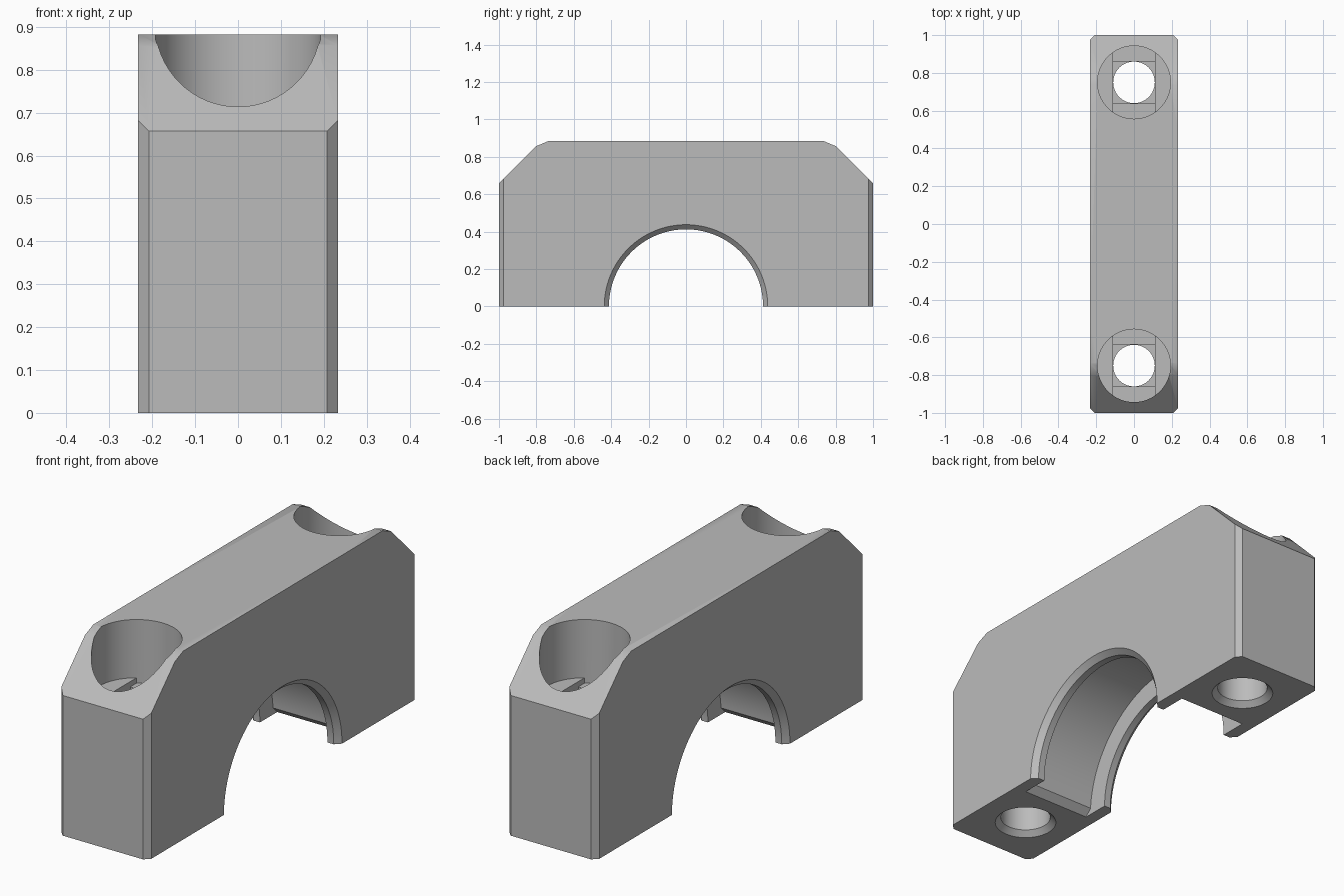
import bpy, bmesh, math
from mathutils import Vector

if "Cube" in bpy.data.objects:
    bpy.data.objects.remove(bpy.data.objects["Cube"])

HALF_W, CH = 0.233, 0.025          # half width, general chamfer
HOLE_Y, BORE, HOLE = 0.75, 0.193, 0.11
FLOOR, STEP = 0.61, 0.025          # counterbore floor and bridging steps


def make(name, bm):
    bmesh.ops.recalc_face_normals(bm, faces=bm.faces)
    mesh = bpy.data.meshes.new(name)
    bm.to_mesh(mesh)
    bm.free()
    ob = bpy.data.objects.new(name, mesh)
    bpy.context.collection.objects.link(ob)
    return ob


def prism(name, pts, place, lo, hi):
    """Extrude a 2D outline; place(a, b, t) maps it into space."""
    bm = bmesh.new()
    rings = [[bm.verts.new(place(a, b, t)) for a, b in pts] for t in (lo, hi)]
    n = len(pts)
    bm.faces.new(rings[0])
    bm.faces.new(rings[1])
    for i in range(n):
        j = (i + 1) % n
        bm.faces.new((rings[0][i], rings[0][j], rings[1][j], rings[1][i]))
    return make(name, bm)


def lathe(name, prof, place, n):
    """Revolve (t, r) pairs; place(t, u, v) maps them into space."""
    bm = bmesh.new()
    ang = [2 * math.pi * i / n for i in range(n)]
    rings = [[bm.verts.new(place(t, r * math.cos(a), r * math.sin(a))) for a in ang]
             for t, r in prof]
    for p, q in zip(rings, rings[1:]):
        for i in range(n):
            j = (i + 1) % n
            bm.faces.new((p[i], p[j], q[j], q[i]))
    bm.faces.new(rings[0])
    bm.faces.new(rings[-1])
    return make(name, bm)


def boolean(ob, cutter, op='DIFFERENCE'):
    mod = ob.modifiers.new("cut", 'BOOLEAN')
    mod.operation, mod.solver, mod.object = op, 'EXACT', cutter
    bpy.context.view_layer.objects.active = ob
    bpy.ops.object.modifier_apply(modifier=mod.name)
    bpy.data.objects.remove(cutter)


def along_x(a, b, t):
    return Vector((t, a, b))


def along_z(a, b, t):
    return Vector((a, b, t))


# Block: side outline with sloped shoulders
right = [(1, 0), (1, 0.657), (0.80, 0.857), (0.738, 0.883)]
outline = right + [(-y, z) for y, z in reversed(right)]
body = prism("clamp_block", outline, along_x, -HALF_W, HALF_W)

# Chamfered vertical corners
e, f = HALF_W - CH, 1 - CH
plan = [(e, -1.0), (HALF_W, -f), (HALF_W, f), (e, 1.0),
        (-e, 1.0), (-HALF_W, f), (-HALF_W, -f), (-e, -1.0)]
boolean(body, prism("corner_trim", plan, along_z, -0.1, 1.2), 'INTERSECT')

# Arch with chamfered rims and a wide inner groove
R, G, GW = 0.412, 0.51, 0.175
half = [(GW, G), (GW, R), (HALF_W - CH, R), (HALF_W + 0.05, R + CH + 0.05)]
arch = [(-x, r) for x, r in reversed(half)] + half
boolean(body, lathe("arch_cutter", arch, lambda t, u, v: Vector((t, u, v)), 128))

# Flared mouth of the groove
mouth = [(0.508, 0.032), (0.59, -0.05), (-0.59, -0.05), (-0.508, 0.032)]
boolean(body, prism("mouth_cutter", mouth, along_x, -GW, GW))

# Bolt holes: counterbore, slot step, square step, round hole, bottom chamfer
circle = [(BORE * math.cos(2 * math.pi * i / 64), BORE * math.sin(2 * math.pi * i / 64))
          for i in range(64)]
sx = HOLE + 0.001
sy = math.sqrt(BORE ** 2 - sx ** 2)
slot = [(x, y) for x, y in circle if abs(x) < sx - 0.002]
top = sorted([p for p in slot if p[1] > 0], key=lambda p: -p[0])
low = sorted([p for p in slot if p[1] < 0], key=lambda p: p[0])
slot = [(sx, sy)] + top + [(-sx, sy), (-sx, -sy)] + low + [(sx, -sy)]
square = [(sx, sx), (-sx, sx), (-sx, -sx), (sx, -sx)]
for s in (-1, 1):
    def at_hole(a, b, t, s=s):
        return Vector((a, b + s * HOLE_Y, t))
    boolean(body, prism("bore_cutter", circle, at_hole, FLOOR, 1.2))
    boolean(body, prism("slot_cutter", slot, at_hole, FLOOR - STEP, FLOOR + 0.02))
    boolean(body, prism("square_cutter", square, at_hole, FLOOR - 2 * STEP, FLOOR))
    shaft = [(-0.05, HOLE + CH + 0.05), (CH, HOLE), (FLOOR - STEP, HOLE)]
    boolean(body, lathe("shaft_cutter", shaft,
                        lambda t, u, v: at_hole(u, v, t), 64))

# Single grey finish
grey = bpy.data.materials.new("grey")
grey.diffuse_color = (0.5, 0.5, 0.5, 1)
grey.use_nodes = True
grey.node_tree.nodes["Principled BSDF"].inputs["Base Color"].default_value = grey.diffuse_color
body.data.materials.clear()
body.data.materials.append(grey)
for p in body.data.polygons:
    p.material_index = 0

bpy.ops.object.select_all(action='DESELECT')
body.select_set(True)
bpy.context.view_layer.objects.active = body
bpy.ops.object.shade_smooth_by_angle(angle=math.radians(30))
